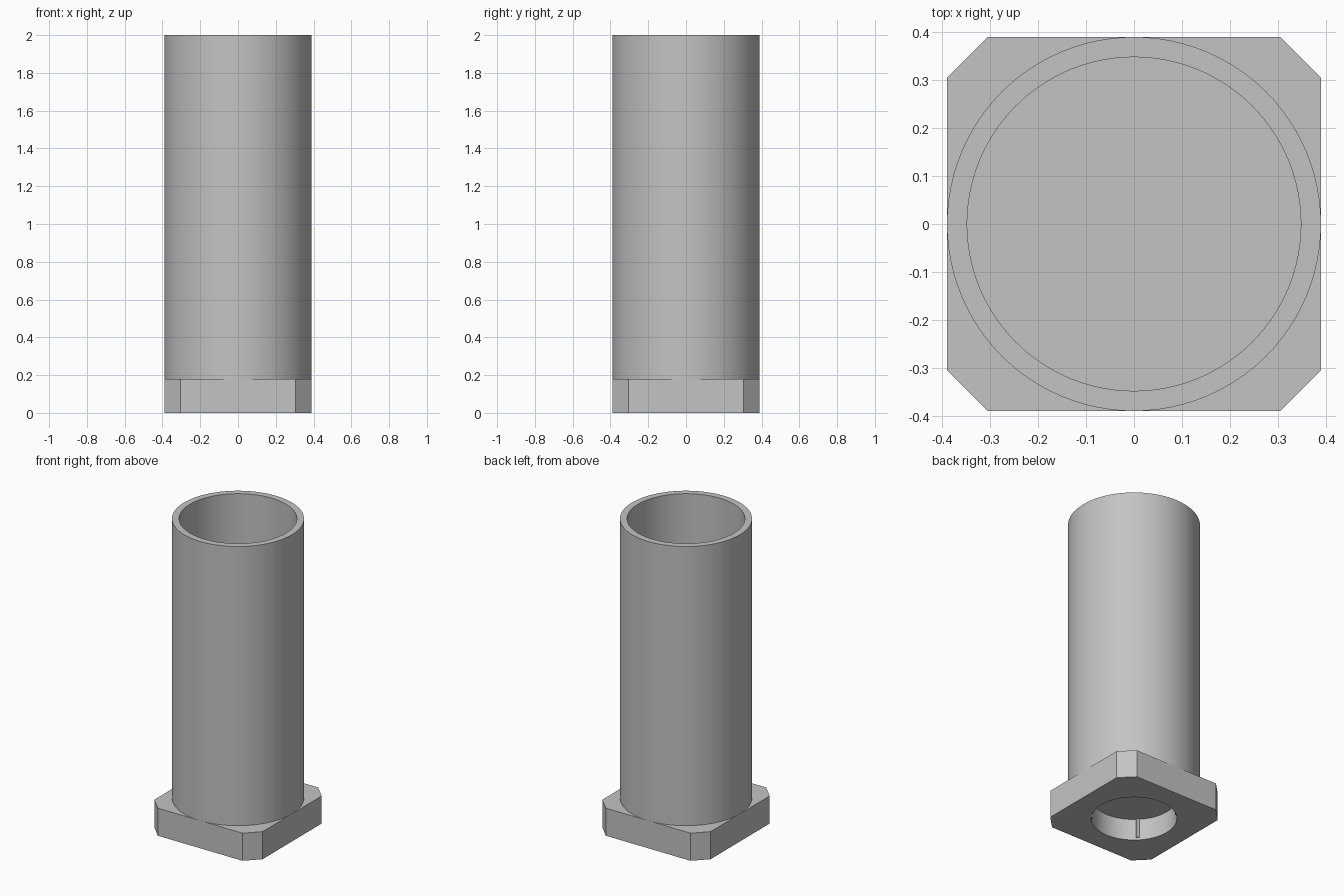
import bpy, bmesh, math

old = bpy.data.objects.get("Cube")
if old:
    bpy.data.objects.remove(old, do_unlink=True)

HALF, FLAT = 0.39, 0.305        # half width of the foot, half length of its sides
BASE_H, HEIGHT = 0.18, 2.0
BORE, RECESS, DEPTH = 0.348, 0.253, 0.14
SEGMENTS = 96

grey = bpy.data.materials.new("plain_grey")
grey.use_nodes = True
colour = (0.55, 0.55, 0.55, 1)
grey.diffuse_color = colour
grey.node_tree.nodes["Principled BSDF"].inputs["Base Color"].default_value = colour


def finish(name, bm):
    bmesh.ops.recalc_face_normals(bm, faces=bm.faces)
    mesh = bpy.data.meshes.new(name)
    bm.to_mesh(mesh)
    bm.free()
    obj = bpy.data.objects.new(name, mesh)
    bpy.context.collection.objects.link(obj)
    mesh.materials.append(grey)
    return obj


def prism(name, outline, z0, z1):
    bm = bmesh.new()
    face = bm.faces.new([bm.verts.new((x, y, z0)) for x, y in outline])
    top = bmesh.ops.extrude_face_region(bm, geom=[face], use_keep_orig=True)["geom"]
    for v in top:
        if isinstance(v, bmesh.types.BMVert):
            v.co.z = z1
    return finish(name, bm)


def circle(radius, cx=0, cy=0, count=SEGMENTS):
    steps = [math.tau * i / count for i in range(count)]
    return [(cx + radius * math.cos(a), cy + radius * math.sin(a)) for a in steps]


def smooth(obj):
    bpy.ops.object.select_all(action='DESELECT')
    obj.select_set(True)
    bpy.context.view_layer.objects.active = obj
    bpy.ops.object.shade_smooth_by_angle(angle=math.radians(30))


# Square foot with cut corners
outline = []
for sx, sy in ((1, 1), (-1, 1), (-1, -1), (1, -1)):
    pair = [(sx * HALF, sy * FLAT), (sx * FLAT, sy * HALF)]
    outline += pair if sx == sy else pair[::-1]
foot = prism("foot", outline, 0, BASE_H)

# Blind round recess under the foot
cutter = prism("recess_cutter", circle(RECESS), -0.1, DEPTH)
cut = foot.modifiers.new("recess", 'BOOLEAN')
cut.object = cutter
cut.operation = 'DIFFERENCE'
cut.solver = 'EXACT'
bpy.context.view_layer.objects.active = foot
bpy.ops.object.modifier_apply(modifier="recess")
bpy.data.objects.remove(cutter, do_unlink=True)
smooth(foot)

# Four slim grip ribs on the recess wall
for i in range(4):
    a = math.radians(45 + 90 * i)
    rib = prism("grip_rib_%d" % (i + 1),
                circle(0.01, RECESS * math.cos(a), RECESS * math.sin(a), 12),
                0.015, DEPTH + 0.005)
    smooth(rib)

# Open tube, turned from its wall section
bm = bmesh.new()
section = [(BORE, BASE_H), (HALF, BASE_H), (HALF, HEIGHT), (BORE, HEIGHT)]
verts = [bm.verts.new((r, 0, z)) for r, z in section]
edges = [bm.edges.new((verts[i], verts[(i + 1) % 4])) for i in range(4)]
bmesh.ops.spin(bm, geom=verts + edges, cent=(0, 0, 0), axis=(0, 0, 1),
               angle=math.tau, steps=SEGMENTS, use_merge=True)
bmesh.ops.remove_doubles(bm, verts=bm.verts, dist=0.0001)
smooth(finish("tube", bm))
